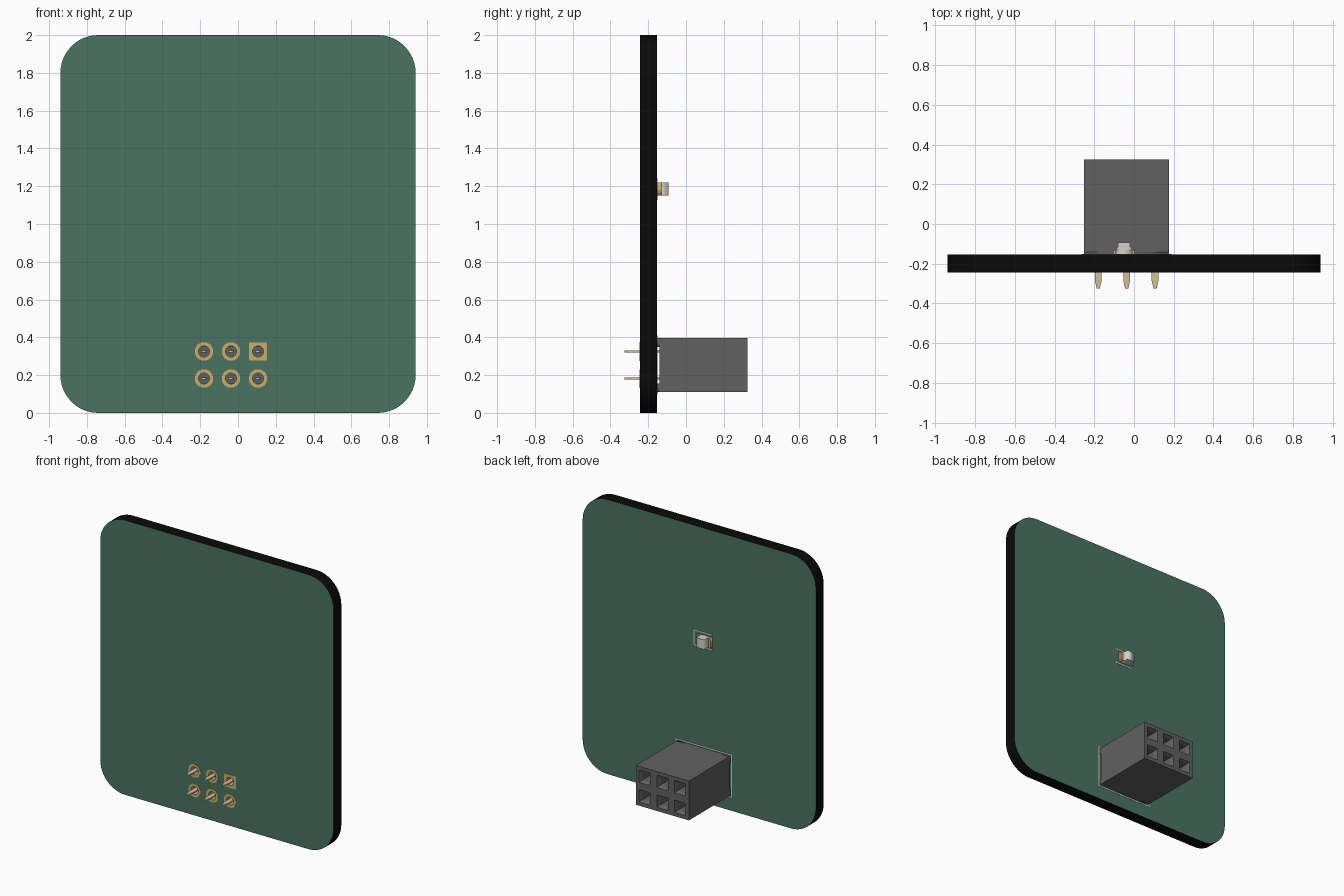
import bpy, bmesh, math
from mathutils import Matrix, Vector

if "Cube" in bpy.data.objects:
    bpy.data.objects.remove(bpy.data.objects["Cube"])


def material(name, rgb):
    m = bpy.data.materials.new(name)
    m.diffuse_color = (*rgb, 1)
    m.use_nodes = True
    m.node_tree.nodes["Principled BSDF"].inputs["Base Color"].default_value = m.diffuse_color
    return m


GREEN = material("green_mask", (0.07, 0.17, 0.12))
BLACK = material("black_edge", (0.003, 0.003, 0.003))
GOLD = material("gold", (0.58, 0.43, 0.16))
PIN = material("pin_metal", (0.62, 0.52, 0.34))
PLASTIC = material("dark_plastic", (0.12, 0.12, 0.12))
CREAM = material("led_white", (0.65, 0.65, 0.58))
SILK = material("silk_white", (0.6, 0.65, 0.62))

FRONT, BACK = -0.243, -0.153            # board faces along y
PIN_X = [-0.18, -0.037, 0.106]
PIN_Z = [0.182, 0.325]
UPRIGHT = Matrix.Rotation(math.pi / 2, 4, 'X')   # drawing plane -> xz plane


def prism(name, loops, lo, hi, mat, upright=True):
    """Extrude 2D outlines (later loops are holes) along y, or z when flat."""
    cu = bpy.data.curves.new(name, 'CURVE')
    cu.dimensions, cu.fill_mode = '2D', 'BOTH'
    cu.extrude = (hi - lo) / 2
    for pts in loops:
        s = cu.splines.new('POLY')
        s.points.add(len(pts) - 1)
        for p, (a, b) in zip(s.points, pts):
            p.co = (a, b, 0, 1)
        s.use_cyclic_u = True
    tmp = bpy.data.objects.new(name, cu)
    bpy.context.collection.objects.link(tmp)
    dg = bpy.context.evaluated_depsgraph_get()
    me = bpy.data.meshes.new_from_object(tmp.evaluated_get(dg))
    bpy.data.objects.remove(tmp)
    mid = (lo + hi) / 2
    if upright:
        me.transform(Matrix.Translation((0, mid, 0)) @ UPRIGHT)
    else:
        me.transform(Matrix.Translation((0, 0, mid)))
    return finish(name, me, mat)


def finish(name, me, mat):
    bm = bmesh.new()
    bm.from_mesh(me)
    bmesh.ops.remove_doubles(bm, verts=bm.verts, dist=1e-5)
    bmesh.ops.recalc_face_normals(bm, faces=bm.faces)
    bm.to_mesh(me)
    bm.free()
    me.materials.clear()
    me.materials.append(mat)
    ob = bpy.data.objects.new(name, me)
    bpy.context.collection.objects.link(ob)
    return ob


def rect(x0, x1, z0, z1):
    return [(x0, z0), (x1, z0), (x1, z1), (x0, z1)]


def circle(x, z, r, n=24):
    return [(x + r * math.cos(2 * math.pi * i / n),
             z + r * math.sin(2 * math.pi * i / n)) for i in range(n)]


def rounded(x0, x1, z0, z1, r, n=12):
    pts = []
    for k, (cx, cz) in enumerate(rect(x0 + r, x1 - r, z0 + r, z1 - r)):
        for i in range(n + 1):
            a = math.pi * (1 + k / 2) + math.pi / 2 * i / n
            pts.append((cx + r * math.cos(a), cz + r * math.sin(a)))
    return pts


# Board with drilled holes, green faces and black edge
holes = [(x, z) for x in PIN_X for z in PIN_Z]
board = prism("circuit_board",
              [rounded(-0.94, 0.94, 0, 2, 0.2)] + [circle(x, z, 0.031) for x, z in holes],
              FRONT, BACK, GREEN)
board.data.materials.append(BLACK)
for f in board.data.polygons:
    f.material_index = 0 if abs(f.normal.y) > 0.5 else 1

# Pads on both faces, plated barrels and flat pointed pins
for i, (x, z) in enumerate(holes):
    square = x == PIN_X[-1] and z == PIN_Z[-1]
    outer = rect(x - 0.048, x + 0.048, z - 0.048, z + 0.048) if square else circle(x, z, 0.049)
    inner = circle(x, z, 0.029)
    prism(f"front_pad_{i}", [outer, inner], FRONT - 0.002, FRONT, GOLD)
    prism(f"back_pad_{i}", [outer, inner], BACK, BACK + 0.002, GOLD)
    prism(f"hole_barrel_{i}", [circle(x, z, 0.031), inner], FRONT, BACK, GOLD)
    prism(f"pin_{i}", [[(x - 0.017, -0.13), (x - 0.017, -0.285), (x - 0.008, -0.325),
                        (x + 0.008, -0.325), (x + 0.017, -0.285), (x + 0.017, -0.13)]],
          z - 0.005, z + 0.005, PIN, upright=False)

# Socket housing: a 3 x 2 grid of cells, each sunk into a funnel and well
bm = bmesh.new()
bmesh.ops.create_grid(bm, x_segments=3, y_segments=2, size=0.5)
bm.transform(Matrix.Translation((-0.037, 0.325, 0.2535))
             @ Matrix.Rotation(-math.pi / 2, 4, 'X') @ Matrix.Diagonal((0.428, 0.287, 1, 1)))
cells = list(bm.faces)
rim = [e for e in bm.edges if e.is_boundary]
ext = bmesh.ops.extrude_edge_only(bm, edges=rim)["geom"]
bmesh.ops.translate(bm, vec=(0, -0.465, 0),
                    verts=[g for g in ext if isinstance(g, bmesh.types.BMVert)])
bmesh.ops.contextual_create(bm, geom=[g for g in ext if isinstance(g, bmesh.types.BMEdge)
                                      and g.is_boundary])
bmesh.ops.inset_individual(bm, faces=cells, thickness=0.038)
bmesh.ops.inset_individual(bm, faces=cells, thickness=0.016)
for f in cells:
    for v in f.verts:
        v.co.y -= 0.025
wells = bmesh.ops.extrude_discrete_faces(bm, faces=cells)["faces"]
for f in wells:
    for v in f.verts:
        v.co.y -= 0.25
me = bpy.data.meshes.new("socket_housing")
bm.to_mesh(me)
bm.free()
finish("socket_housing", me, PLASTIC)

# Feet that hold the housing off the board
for name, z0, z1 in (("upper_foot", 0.35, 0.397), ("lower_foot", 0.11, 0.155)):
    prism("housing_" + name, [rect(-0.251, 0.177, z0, z1)], BACK, -0.139, PLASTIC)

# Small surface-mounted light: base, end terminals and tapered lens
LX, Z0, Z1 = -0.05, 1.15, 1.22
prism("led_base", [rect(LX - 0.04, LX + 0.04, Z0, Z1)], BACK, -0.13, CREAM)
for s, side in ((-1, "left"), (1, "right")):
    a, b = sorted((LX + s * 0.04, LX + s * 0.055))
    prism(f"led_terminal_{side}", [rect(a, b, Z0, Z1)], BACK, -0.13, GOLD)
prism("led_lens", [[(LX - 0.041, -0.13), (LX + 0.041, -0.13), (LX + 0.031, -0.115),
                    (LX + 0.031, -0.092), (LX - 0.031, -0.092), (LX - 0.031, -0.115)]],
      Z0, Z1, CREAM, upright=False)

# Printed outlines around the light (open on one end) and the socket
W = 0.008
prism("led_outline", [[(-0.105, 1.128), (0.045, 1.128), (0.045, 1.242), (-0.105, 1.242),
                       (-0.105, 1.242 - W), (0.045 - W, 1.242 - W),
                       (0.045 - W, 1.128 + W), (-0.105, 1.128 + W)]],
      BACK, BACK + 0.002, SILK)
prism("socket_outline", [rect(-0.264, 0.19, 0.097, 0.41),
                         rect(-0.264 + W, 0.19 - W, 0.097 + W, 0.41 - W)],
      BACK, BACK + 0.002, SILK)
